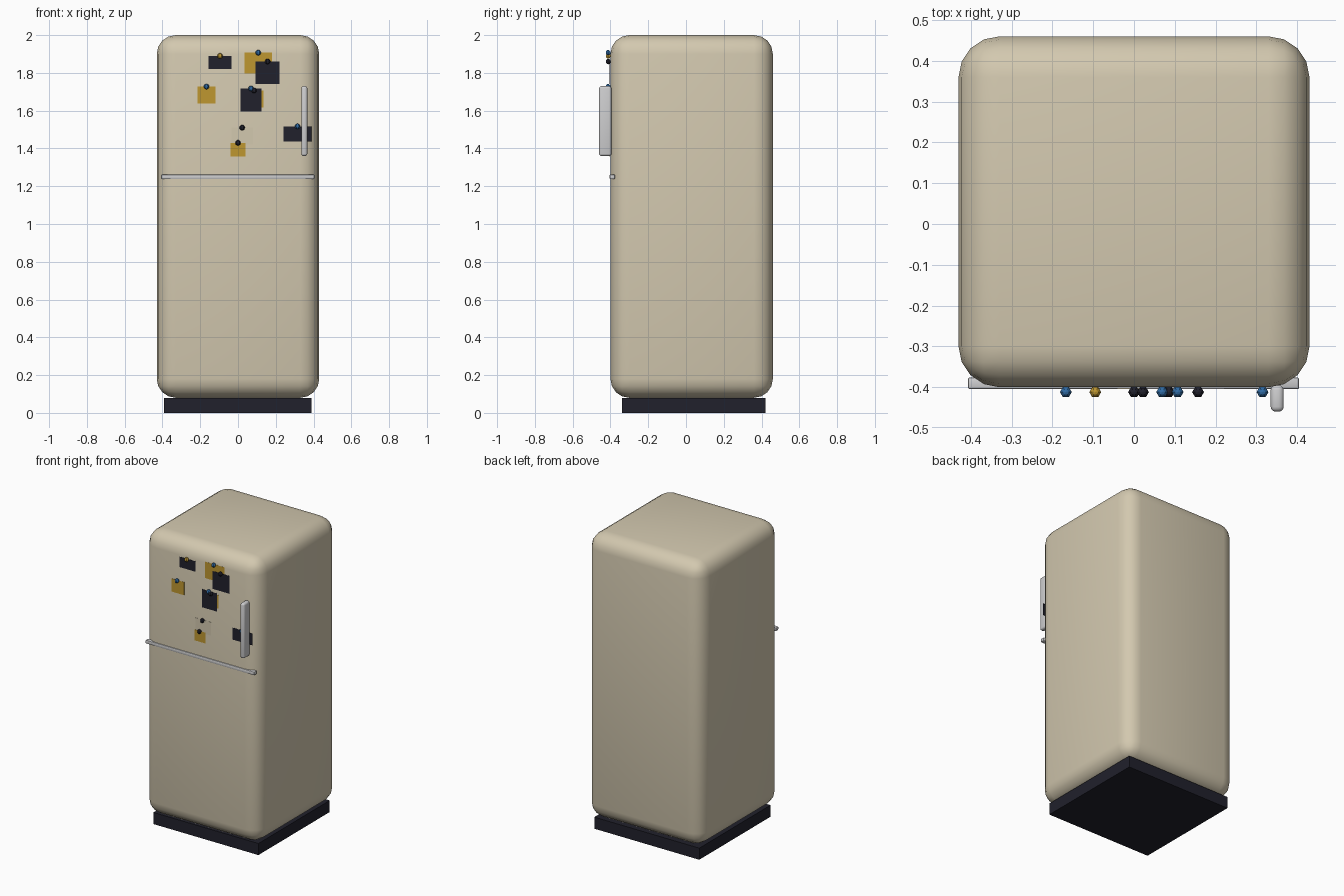
import bpy
import math
from mathutils import Vector

old = bpy.data.objects.get("Cube")
if old:
    bpy.data.objects.remove(old, do_unlink=True)


def material(name, rgb):
    m = bpy.data.materials.new(name)
    m.use_nodes = True
    m.diffuse_color = (*rgb, 1)
    bsdf = m.node_tree.nodes["Principled BSDF"]
    bsdf.inputs["Base Color"].default_value = (*rgb, 1)
    bsdf.inputs["Roughness"].default_value = 0.5
    return m


cream = material("cream enamel", (0.65, 0.58, 0.43))
dark = material("dark navy", (0.015, 0.015, 0.025))
metal = material("light metal", (0.62, 0.62, 0.63))
gold = material("mustard", (0.52, 0.31, 0.03))
blue = material("blue", (0.03, 0.15, 0.38))


def box(name, lo, hi, mat, bevel=0, segments=3):
    """Box between two corners, with optional rounded edges."""
    lo, hi = Vector(lo), Vector(hi)
    bpy.ops.mesh.primitive_cube_add(size=1, location=(lo + hi) / 2)
    ob = bpy.context.object
    ob.name = name
    ob.scale = hi - lo
    bpy.ops.object.transform_apply(location=False, rotation=False, scale=True)
    ob.data.materials.append(mat)
    if bevel:
        mod = ob.modifiers.new("rounding", "BEVEL")
        mod.width = bevel
        mod.segments = segments
        bpy.ops.object.modifier_apply(modifier=mod.name)
        bpy.ops.object.shade_smooth_by_angle(angle=math.radians(40))
    return ob


# Cabinet and plinth
box("cabinet", (-0.43, -0.40, 0.08), (0.43, 0.46, 2.0), cream, 0.1, 4)
box("plinth", (-0.393, -0.34, 0), (0.39, 0.42, 0.078), dark)

# Door trim and handle
box("door_trim", (-0.407, -0.405, 1.238), (0.405, -0.376, 1.262), metal, 0.005, 2)
box("door_handle", (0.335, -0.46, 1.36), (0.367, -0.395, 1.73), metal, 0.012, 3)

# Notes: centre x, top z, width, height, layer, paper colour, magnet colour
notes = [
    (-0.095, 1.89, 0.122, 0.07, 1, dark, gold),
    (0.107, 1.907, 0.146, 0.11, 1, gold, blue),
    (0.157, 1.86, 0.127, 0.12, 2, dark, dark),
    (-0.167, 1.727, 0.095, 0.088, 1, gold, blue),
    (0.069, 1.717, 0.111, 0.122, 2, dark, blue),
    (0.085, 1.707, 0.10, 0.09, 1, gold, dark),
    (0.315, 1.517, 0.148, 0.08, 1, dark, blue),
    (0.022, 1.51, 0.115, 0.09, 1, cream, dark),
    (0.0, 1.43, 0.08, 0.073, 2, gold, dark),
]
for i, (x, top, w, h, layer, paper, pin) in enumerate(notes, 1):
    front = -0.401 - 0.0015 * layer
    box(f"note_{i}", (x - w / 2, front, top - h), (x + w / 2, front + 0.001, top), paper)
    bpy.ops.mesh.primitive_uv_sphere_add(segments=6, ring_count=6, radius=0.0145,
                                         location=(x, -0.412, top))
    magnet = bpy.context.object
    magnet.name = f"magnet_{i}"
    magnet.rotation_euler.z = math.radians(30)
    magnet.data.materials.append(pin)
